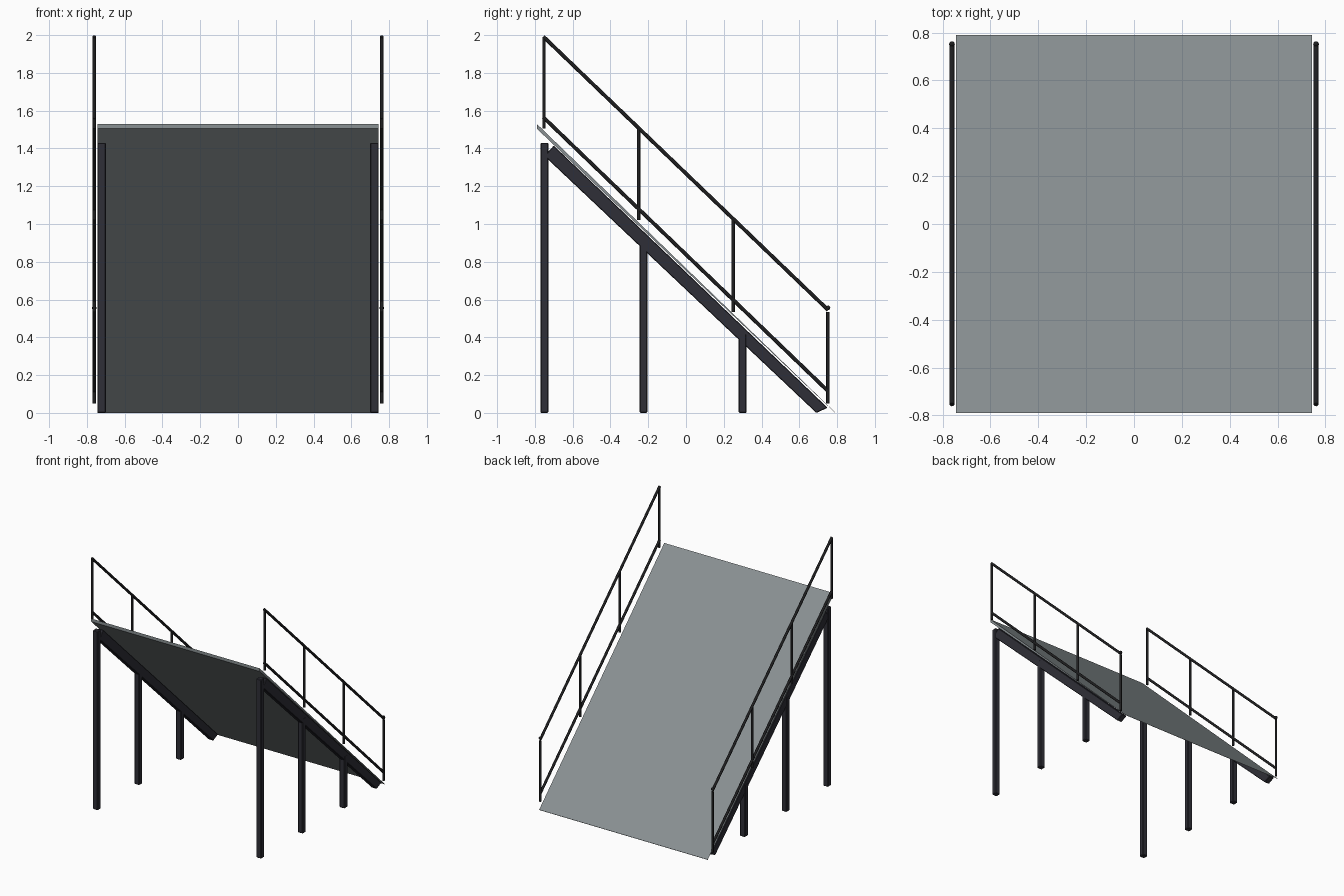
import bpy
import bmesh
from mathutils import Vector

cube = bpy.data.objects.get("Cube")
if cube:
    bpy.data.objects.remove(cube, do_unlink=True)


def make_material(name, rgb):
    mat = bpy.data.materials.new(name)
    mat.use_nodes = True
    mat.diffuse_color = (*rgb, 1)
    mat.node_tree.nodes["Principled BSDF"].inputs["Base Color"].default_value = (*rgb, 1)
    return mat


deck_grey = make_material("deck grey", (0.25, 0.28, 0.29))
frame_dark = make_material("frame charcoal", (0.028, 0.028, 0.038))
rail_black = make_material("rail black", (0.013, 0.013, 0.014))


def finish(name, bm, mat):
    bmesh.ops.recalc_face_normals(bm, faces=bm.faces)
    mesh = bpy.data.meshes.new(name)
    bm.to_mesh(mesh)
    bm.free()
    mesh.materials.append(mat)
    obj = bpy.data.objects.new(name, mesh)
    bpy.context.collection.objects.link(obj)
    return obj


def extrude_profile(name, points, x0, x1, mat, bevel=0):
    """Extrude a (y, z) outline along x."""
    bm = bmesh.new()
    face = bm.faces.new([bm.verts.new((x0, y, z)) for y, z in points])
    result = bmesh.ops.extrude_face_region(bm, geom=[face])
    moved = [v for v in result["geom"] if isinstance(v, bmesh.types.BMVert)]
    bmesh.ops.translate(bm, verts=moved, vec=(x1 - x0, 0, 0))
    obj = finish(name, bm, mat)
    if bevel:
        mod = obj.modifiers.new("Soft edges", "BEVEL")
        mod.width = bevel
        mod.segments = 1
    return obj


def tube(name, start, end, radius):
    """Round bar between two points."""
    a, b = Vector(start), Vector(end)
    axis = b - a
    bm = bmesh.new()
    bmesh.ops.create_cone(bm, cap_ends=True, segments=12, radius1=radius,
                          radius2=radius, depth=axis.length)
    obj = finish(name, bm, rail_black)
    obj.location = (a + b) / 2
    obj.rotation_mode = "QUATERNION"
    obj.rotation_quaternion = axis.to_track_quat("Z", "Y")
    for poly in obj.data.polygons:
        poly.use_smooth = len(poly.vertices) == 4
    return obj


# Sloping deck, tapering to a thin edge at the ground
extrude_profile("ramp_deck", [(-0.79, 1.505), (-0.79, 1.53), (0.79, 0.002), (0.79, 0)],
                -0.745, 0.745, deck_grey)

for side, s in (("left", 1), ("right", -1)):
    # Beam under each edge of the deck
    extrude_profile(f"{side}_beam",
                    [(-0.70, 1.415), (-0.75, 1.36), (0.69, 0.0), (0.75, 0.027)],
                    s * 0.70, s * 0.744, frame_dark, 0.004)

    # Support legs
    for i, (y, top) in enumerate([(-0.75, 1.43), (-0.225, 0.92), (0.30, 0.42)]):
        extrude_profile(f"{side}_leg_{i + 1}",
                        [(y - 0.021, 0), (y + 0.021, 0), (y + 0.021, top), (y - 0.021, top)],
                        s * 0.70, s * 0.745, frame_dark, 0.005)

    # Handrail posts
    x = s * 0.761
    for i in range(4):
        y = -0.752 + i * 0.501
        foot = 1.505 - i * 0.485
        tube(f"{side}_rail_post_{i + 1}", (x, y, foot), (x, y, foot + 0.485), 0.009)

    # Upper and lower rails
    tube(f"{side}_top_rail", (x, -0.755, 1.992), (x, 0.752, 0.545), 0.01)
    tube(f"{side}_lower_rail", (x, -0.755, 1.565), (x, 0.752, 0.115), 0.01)

    # Rounded cap at the low end of the handrail
    bm = bmesh.new()
    bmesh.ops.create_uvsphere(bm, u_segments=12, v_segments=8, radius=0.012)
    cap = finish(f"{side}_rail_cap", bm, rail_black)
    cap.location = (x, 0.752, 0.556)
    for poly in cap.data.polygons:
        poly.use_smooth = True
